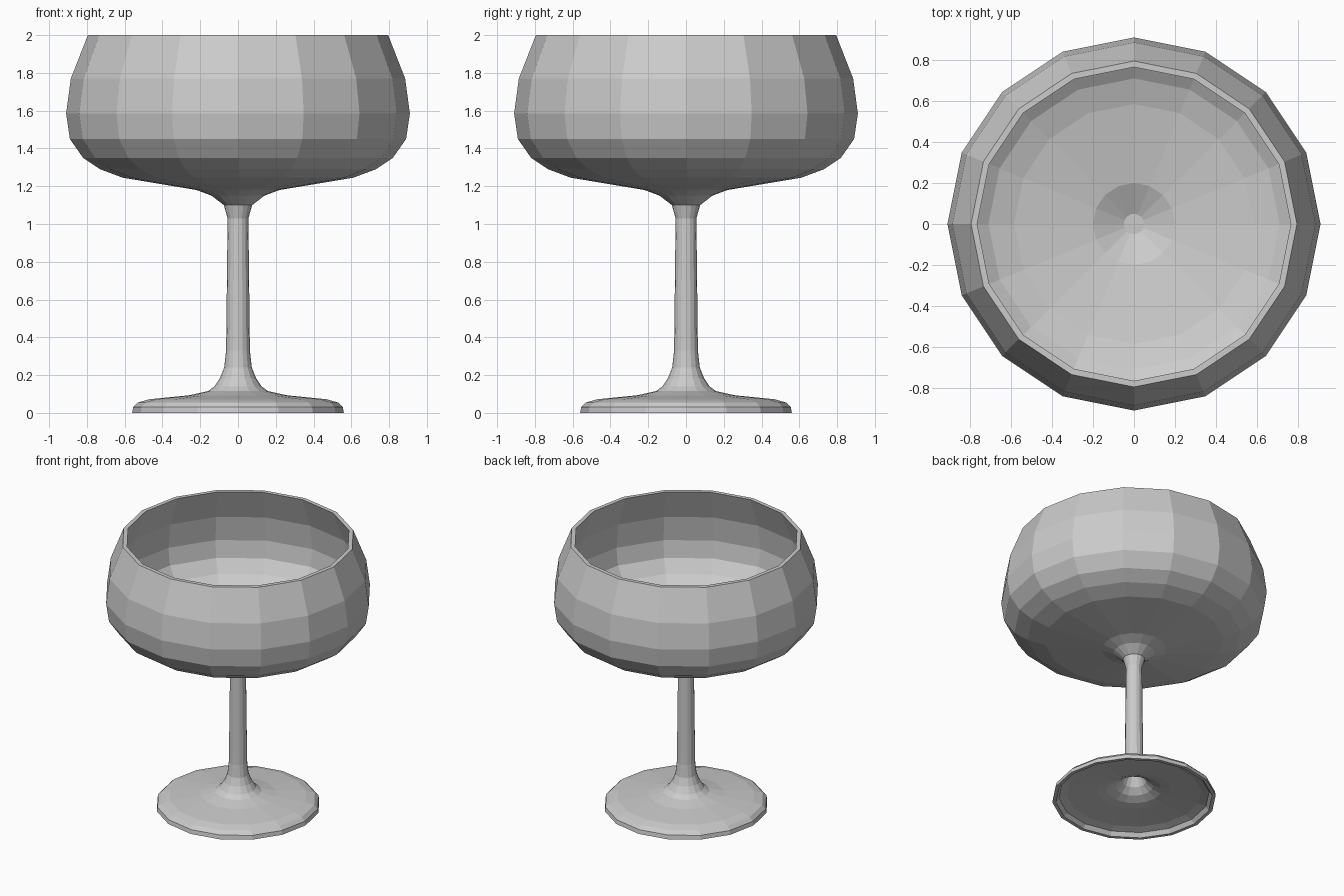
import bpy, bmesh
from math import cos, sin, tau

SIDES = 16

if "Cube" in bpy.data.objects:
    bpy.data.objects.remove(bpy.data.objects["Cube"])

grey = bpy.data.materials.new("pale grey")
grey.use_nodes = True
colour = (0.6, 0.6, 0.6, 1)
grey.diffuse_color = colour
grey.node_tree.nodes["Principled BSDF"].inputs["Base Color"].default_value = colour


def lathe(name, profile, cap_start=False, cap_end=False):
    """Turn a (radius, height) profile around z into flat facets."""
    bm = bmesh.new()
    rings = [[bm.verts.new((r * cos(tau * i / SIDES), r * sin(tau * i / SIDES), z))
              for i in range(SIDES)] for r, z in profile]
    for a, b in zip(rings, rings[1:]):
        for i in range(SIDES):
            j = (i + 1) % SIDES
            bm.faces.new((a[i], a[j], b[j], b[i]))
    if cap_start:
        bm.faces.new(rings[0][::-1])
    if cap_end:
        bm.faces.new(rings[-1])
    mesh = bpy.data.meshes.new(name)
    bm.to_mesh(mesh)
    bm.free()
    mesh.materials.append(grey)
    obj = bpy.data.objects.new(name, mesh)
    bpy.context.collection.objects.link(obj)
    return obj


# Bowl: outside from the stem up to the rim, then down the inside
bowl_outside = [(.075, 1.10), (.14, 1.15), (.22, 1.18), (.61, 1.245), (.73, 1.29),
                (.82, 1.35), (.89, 1.45), (.91, 1.585), (.885, 1.77), (.795, 2)]
bowl_inside = [(.765, 2), (.855, 1.77), (.88, 1.585), (.86, 1.46), (.795, 1.37),
               (.71, 1.315), (.585, 1.275), (.2, 1.21), (.05, 1.14)]
lathe("bowl", bowl_outside + bowl_inside, cap_end=True)

# Stem and foot: hollow underside from its top outwards, then up to the bowl
foot_hollow = [(.03, .4), (.035, .3), (.055, .2), (.085, .14), (.13, .1),
               (.19, .075), (.25, .065), (.46, .045), (.515, .03), (.535, 0)]
stem_outside = [(.56, 0), (.555, .03), (.53, .055), (.47, .072), (.26, .093),
                (.16, .115), (.125, .14), (.095, .185), (.073, .24), (.063, .33),
                (.055, 1.03), (.075, 1.10)]
lathe("stem_and_foot", foot_hollow + stem_outside, cap_start=True)
